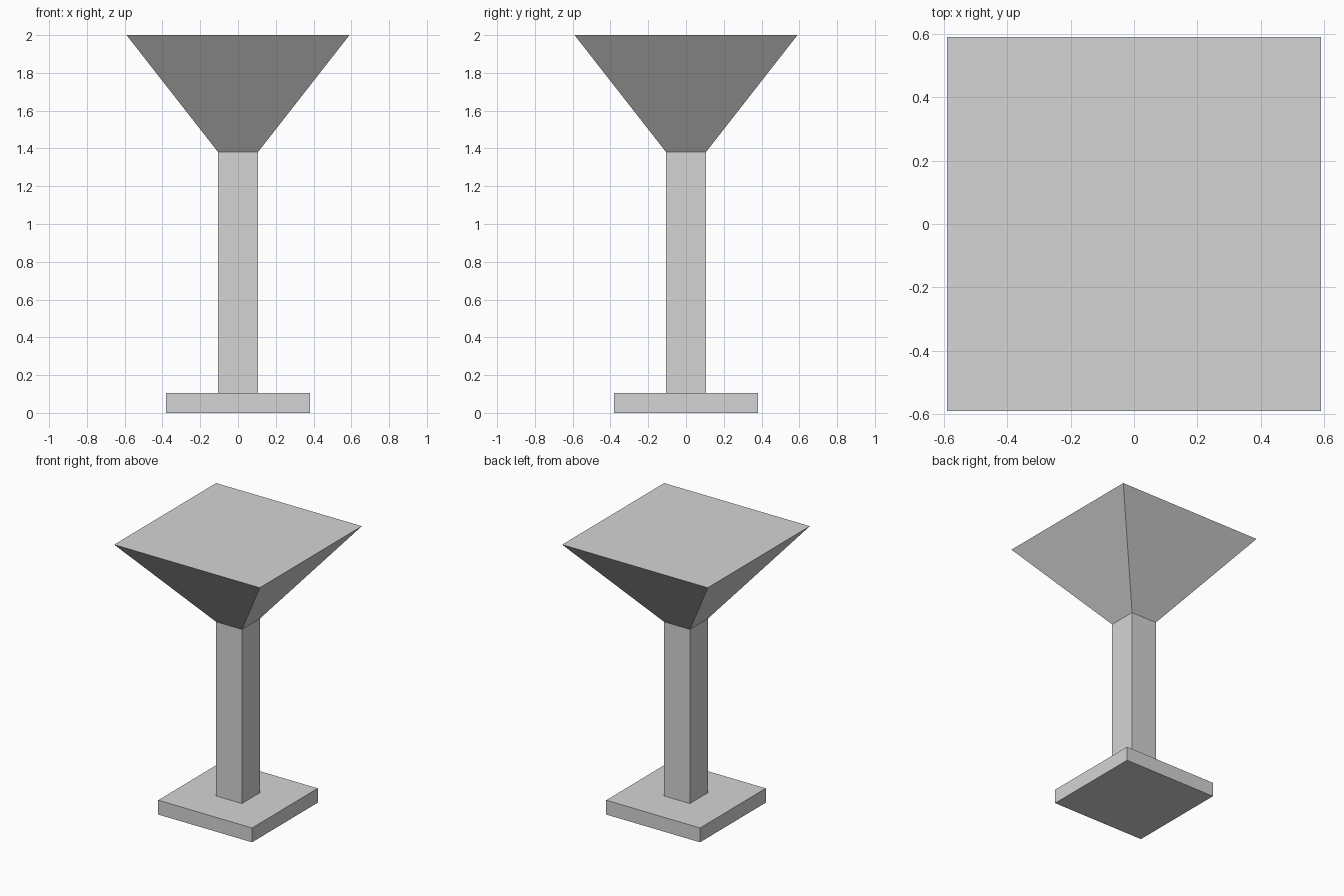
import bpy
import bmesh

cube = bpy.data.objects.get("Cube")
if cube:
    bpy.data.objects.remove(cube, do_unlink=True)

# One plain grey for every part
grey = bpy.data.materials.new("light_grey")
grey.use_nodes = True
colour = (0.66, 0.66, 0.66, 1.0)
grey.diffuse_color = colour
grey.node_tree.nodes["Principled BSDF"].inputs["Base Color"].default_value = colour


def square_block(name, bottom, top, z0, z1):
    """Square block whose half-width runs from bottom to top."""
    bm = bmesh.new()
    bmesh.ops.create_cube(bm, size=2)
    for v in bm.verts:
        upper = v.co.z > 0
        half = top if upper else bottom
        v.co = (v.co.x * half, v.co.y * half, z1 if upper else z0)
    mesh = bpy.data.meshes.new(name)
    bm.to_mesh(mesh)
    bm.free()
    mesh.materials.append(grey)
    obj = bpy.data.objects.new(name, mesh)
    bpy.context.collection.objects.link(obj)
    return obj


BASE_TOP, NECK, HEIGHT = 0.105, 1.38, 2.0
COLUMN_HALF = 0.105

square_block("base_slab", 0.38, 0.38, 0, BASE_TOP)
square_block("column", COLUMN_HALF, COLUMN_HALF, BASE_TOP, NECK)
square_block("flared_top", COLUMN_HALF, 0.59, NECK, HEIGHT)
